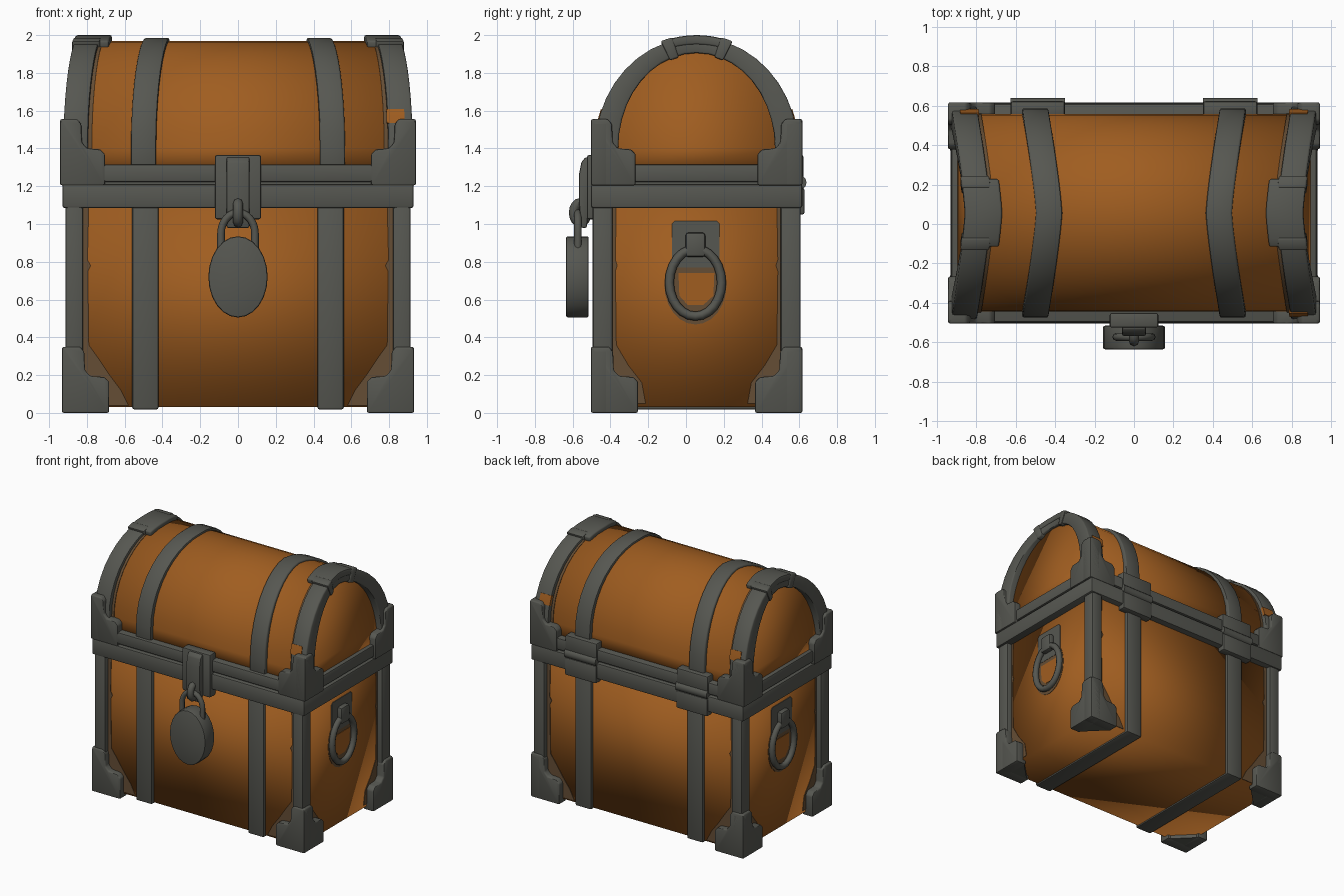
import bpy, bmesh, math
from math import sin, cos, pi, radians

if "Cube" in bpy.data.objects:
    bpy.data.objects.remove(bpy.data.objects["Cube"])

def material(name, rgb):
    m = bpy.data.materials.new(name)
    m.diffuse_color = (*rgb, 1)
    m.use_nodes = True
    m.node_tree.nodes["Principled BSDF"].inputs["Base Color"].default_value = m.diffuse_color
    return m

WOOD = material("orange_brown_wood", (0.35, 0.11, 0.0145))
METAL = material("dark_grey_metal", (0.093, 0.095, 0.082))
STAIN = material("stained_wood", (0.13, 0.075, 0.035))
YC = 0.056  # chest centre in depth

def finish(name, bm, mat, bevel=0, angle=40):
    bmesh.ops.recalc_face_normals(bm, faces=bm.faces)
    if bevel:
        edges = [e for e in bm.edges if e.calc_face_angle(0) > radians(30)]
        bmesh.ops.bevel(bm, geom=edges, offset=bevel, segments=2, profile=0.5,
                        affect='EDGES', clamp_overlap=True)
    me = bpy.data.meshes.new(name)
    bm.to_mesh(me)
    bm.free()
    me.materials.append(mat)
    for p in me.polygons:
        p.use_smooth = True
    if angle < 180:
        me.set_sharp_from_angle(angle=radians(angle))
    ob = bpy.data.objects.new(name, me)
    bpy.context.collection.objects.link(ob)
    return ob

def prism(name, pts, place, d0, d1, mat, bevel=0, angle=40):
    """Extrude a 2D outline; place(u, v, d) gives the 3D point."""
    bm = bmesh.new()
    a = [bm.verts.new(place(u, v, d0)) for u, v in pts]
    b = [bm.verts.new(place(u, v, d1)) for u, v in pts]
    bm.faces.new(a)
    bm.faces.new(b[::-1])
    n = len(pts)
    for i in range(n):
        bm.faces.new((a[i], b[i], b[(i + 1) % n], a[(i + 1) % n]))
    return finish(name, bm, mat, bevel, angle)

def box(name, x, y, z, mat=METAL, bevel=0.012, angle=40):
    pts = [(x[0], z[0]), (x[1], z[0]), (x[1], z[1]), (x[0], z[1])]
    return prism(name, pts, lambda u, v, d: (u, d, v), y[0], y[1], mat, bevel, angle)

def tube(name, pts, r, cyclic):
    cu = bpy.data.curves.new(name, 'CURVE')
    cu.dimensions = '3D'
    cu.bevel_depth = r
    cu.bevel_resolution = 2
    cu.use_fill_caps = True
    sp = cu.splines.new('POLY')
    sp.points.add(len(pts) - 1)
    for p, c in zip(sp.points, pts):
        p.co = (*c, 1)
    sp.use_cyclic_u = cyclic
    cu.materials.append(METAL)
    ob = bpy.data.objects.new(name, cu)
    bpy.context.collection.objects.link(ob)
    bpy.ops.object.select_all(action='DESELECT')
    ob.select_set(True)
    bpy.context.view_layer.objects.active = ob
    bpy.ops.object.convert(target='MESH')
    bpy.ops.object.shade_smooth_by_angle(angle=radians(50))

def ellipse(cx, cy, rx, ry, n=24):
    return [(cx + rx * cos(2 * pi * i / n), cy + ry * sin(2 * pi * i / n)) for i in range(n)]

# lid profile: straight foot, then half ellipse
def lid_profile(a, b, t0=0, t1=pi, n=20, feet=True):
    arc = [(YC - a * cos(t0 + (t1 - t0) * i / n), 1.4 + b * sin(t0 + (t1 - t0) * i / n))
           for i in range(n + 1)]
    return [(YC - a, 1.28)] + arc + [(YC + a, 1.28)] if feet else arc

def lean(y):
    return 0.072 * (1 - min(1, abs(y - YC) / 0.54) ** 1.25)

# band that follows the lid, leaning towards the middle as it nears the ridge
def lid_band(name, s, x0, x1, outer, inner, mat=METAL, bevel=0.01):
    bm = bmesh.new()
    rings = []
    for (yo, zo), (yi, zi) in zip(outer, inner):
        sh = lean(yo)
        rings.append([bm.verts.new((s * (x - sh), y, z)) for x, y, z in
                      ((x0, yo, zo), (x1, yo, zo), (x1, yi, zi), (x0, yi, zi))])
    for p, q in zip(rings, rings[1:]):
        for i in range(4):
            j = (i + 1) % 4
            bm.faces.new((p[i], p[j], q[j], q[i]))
    bm.faces.new(rings[0])
    bm.faces.new(rings[-1][::-1])
    finish(name, bm, mat, bevel, 45)

# wooden body and lid
box("body_wood", (-0.87, 0.87), (-0.455, 0.565), (0.03, 1.12), WOOD, 0, 180)
prism("lid_wood", lid_profile(0.50, 0.57),
      lambda u, v, d: (d * (0.895 - 0.1 * (v - 1.3)), u, v), -1, 1, WOOD, 0, 180)

# rims where lid meets body
box("body_rim", (-0.93, 0.93), (-0.503, 0.616), (1.085, 1.21))
box("lid_rim", (-0.925, 0.925), (-0.498, 0.61), (1.222, 1.315))
box("rim_gap", (-0.90, 0.90), (-0.47, 0.585), (1.19, 1.24), METAL, 0)

L_SHAPE = [(0, 0), (0.25, 0), (0.25, 0.165), (0.225, 0.19), (0.15, 0.195),
           (0.122, 0.225), (0.118, 0.325), (0.095, 0.35), (0.012, 0.35), (0, 0.335)]

for s, side in ((-1, "left"), (1, "right")):
    # straps round body and lid
    box(f"{side}_body_strap", sorted((s * 0.42, s * 0.56)), (-0.48, 0.59), (0.018, 1.1))
    lid_band(f"{side}_lid_strap", s, 0.568, 0.435,
             lid_profile(0.53, 0.585), lid_profile(0.48, 0.55))
    # arch at the end of the lid with its crown plate
    lid_band(f"{side}_lid_arch", s, 0.925, 0.795,
             lid_profile(0.537, 0.588), lid_profile(0.415, 0.505))
    t = math.acos(0.17 / 0.54)
    lid_band(f"{side}_arch_crown", s, 0.93, 0.74,
             lid_profile(0.55, 0.6, t, pi - t, 8, False),
             lid_profile(0.52, 0.55, t, pi - t, 8, False))
    for k in (-1, 1):
        c = pi / 2 + k * (pi / 2 - t - 0.03)
        lid_band(f"{side}_arch_cuff", s, 0.932, 0.785,
                 lid_profile(0.556, 0.604, c - 0.06, c + 0.06, 2, False),
                 lid_profile(0.41, 0.495, c - 0.06, c + 0.06, 2, False))

    # stain along the lid arch, and bare patches at its base
    lid_band(f"{side}_lid_stain", s, 0.81, 0.78,
             lid_profile(0.504, 0.573), lid_profile(0.49, 0.56), STAIN, 0)
    for f, end in ((-1, "front"), (1, "back")):
        if (s, f) != (-1, -1):
            t0, t1 = (0.23, 0.36) if f < 0 else (pi - 0.36, pi - 0.23)
            lid_band(f"{side}_{end}_arch_patch", s, 0.885, 0.79,
                     lid_profile(0.541, 0.592, t0, t1, 3, False),
                     lid_profile(0.52, 0.57, t0, t1, 3, False), WOOD, 0)
        # corner post
        box(f"{side}_{end}_post", sorted((s * 0.82, s * 0.913)),
            sorted((YC + f * 0.445, YC + f * 0.55)), (0.05, 1.12))
        # corner brackets: one plate per side and a foot below
        for part, X, z, k in (("lower", 0.932, 0, 1), ("upper", 0.942, 1.205, 0.95)):
            prism(f"{part}_{side}_{end}_bracket_face", L_SHAPE,
                  lambda u, v, d: (s * (X - u * k), YC + f * (0.56 - d), z + v),
                  0, 0.09, METAL, 0.014)
            prism(f"{part}_{side}_{end}_bracket_side", L_SHAPE,
                  lambda u, v, d: (s * (X - d), YC + f * (0.56 - u * k), z + v),
                  0, 0.09, METAL, 0.014)
        prism(f"{side}_{end}_foot", [(0.01, 0.01), (0.24, 0.01), (0.24, 0.08), (0.08, 0.24), (0.01, 0.24)],
              lambda u, v, d: (s * (0.932 - u), YC + f * (0.56 - v), d), 0.002, 0.06, METAL)
        # stains on the wood beside posts and brackets
        prism(f"{side}_{end}_stain",
              [(0.83, 0.04), (0.58, 0.04), (0.62, 0.12), (0.68, 0.2), (0.74, 0.29),
               (0.79, 0.36), (0.795, 0.75), (0.78, 0.78), (0.797, 0.81),
               (0.79, 1.1), (0.83, 1.1)],
              lambda u, v, d: (s * u, YC + f * d, v), 0.50, 0.513, STAIN)
        prism(f"{side}_{end}_side_stain",
              [(0.46, 0.05), (0.27, 0.05), (0.29, 0.16), (0.36, 0.25), (0.425, 0.36),
               (0.43, 0.75), (0.42, 0.78), (0.43, 0.81), (0.425, 1.1), (0.46, 1.1)],
              lambda u, v, d: (s * d, YC + f * u, v), 0.86, 0.873, STAIN)

    # side handle: stain, plate, knob and ring
    def on_side(u, v, d):
        return (s * d, u, v)
    prism(f"{side}_handle_stain", ellipse(0.05, 0.68, 0.165, 0.212), on_side, 0.86, 0.873, STAIN)
    prism(f"{side}_handle_bare_wood", [(-0.04, 0.74), (-0.035, 0.62), (0.01, 0.57), (0.09, 0.57),
          (0.145, 0.62), (0.15, 0.74)], on_side, 0.865, 0.876, WOOD)
    prism(f"{side}_handle_plate", [(-0.075, 0.77), (-0.075, 1.0), (-0.06, 1.015), (0.165, 1.015),
          (0.178, 1.0), (0.178, 0.77)], on_side, 0.86, 0.875, METAL)
    prism(f"{side}_handle_knob", [(-0.002, 0.825), (-0.002, 0.955), (0.102, 0.955), (0.102, 0.825)],
          on_side, 0.86, 0.912, METAL, 0.015)
    tube(f"{side}_handle_ring", [(s * 0.887, y, z) for y, z in ellipse(0.05, 0.69, 0.138, 0.178)],
         0.024, True)

    # hinge at the back
    hx = sorted((s * 0.35, s * 0.625))
    box(f"{side}_hinge_upper", hx, (0.54, 0.622), (1.235, 1.365))
    box(f"{side}_hinge_lower", hx, (0.56, 0.628), (1.05, 1.19))
    prism(f"{side}_hinge_barrel", ellipse(0.605, 1.22, 0.033, 0.036, 12),
          lambda u, v, d: (d, u, v), hx[0], hx[1], METAL)

# latch plate and hasp
box("latch_plate", (-0.123, 0.123), (-0.525, -0.45), (1.025, 1.365))
prism("latch_hasp", [(-0.50, 1.345), (-0.53, 1.355), (-0.553, 1.33), (-0.567, 1.26), (-0.567, 1.12),
      (-0.555, 0.98), (-0.525, 0.98), (-0.515, 1.1)],
      lambda u, v, d: (d, u, v), -0.06, 0.06, METAL, 0.008)
tube("latch_staple", [(0, y, z) for y, z in ellipse(-0.56, 1.06, 0.034, 0.052, 16)], 0.026, True)

# padlock
tube("padlock_shackle", [(-0.09, -0.572, 0.86)] +
     [(-0.09 * cos(pi * i / 12), -0.572, 0.95 + 0.11 * sin(pi * i / 12)) for i in range(13)] +
     [(0.09, -0.572, 0.86)], 0.02, False)
prism("padlock_body", ellipse(0, 0.72, 0.157, 0.215),
      lambda u, v, d: (u, d, v), -0.635, -0.515, METAL, 0.01)
